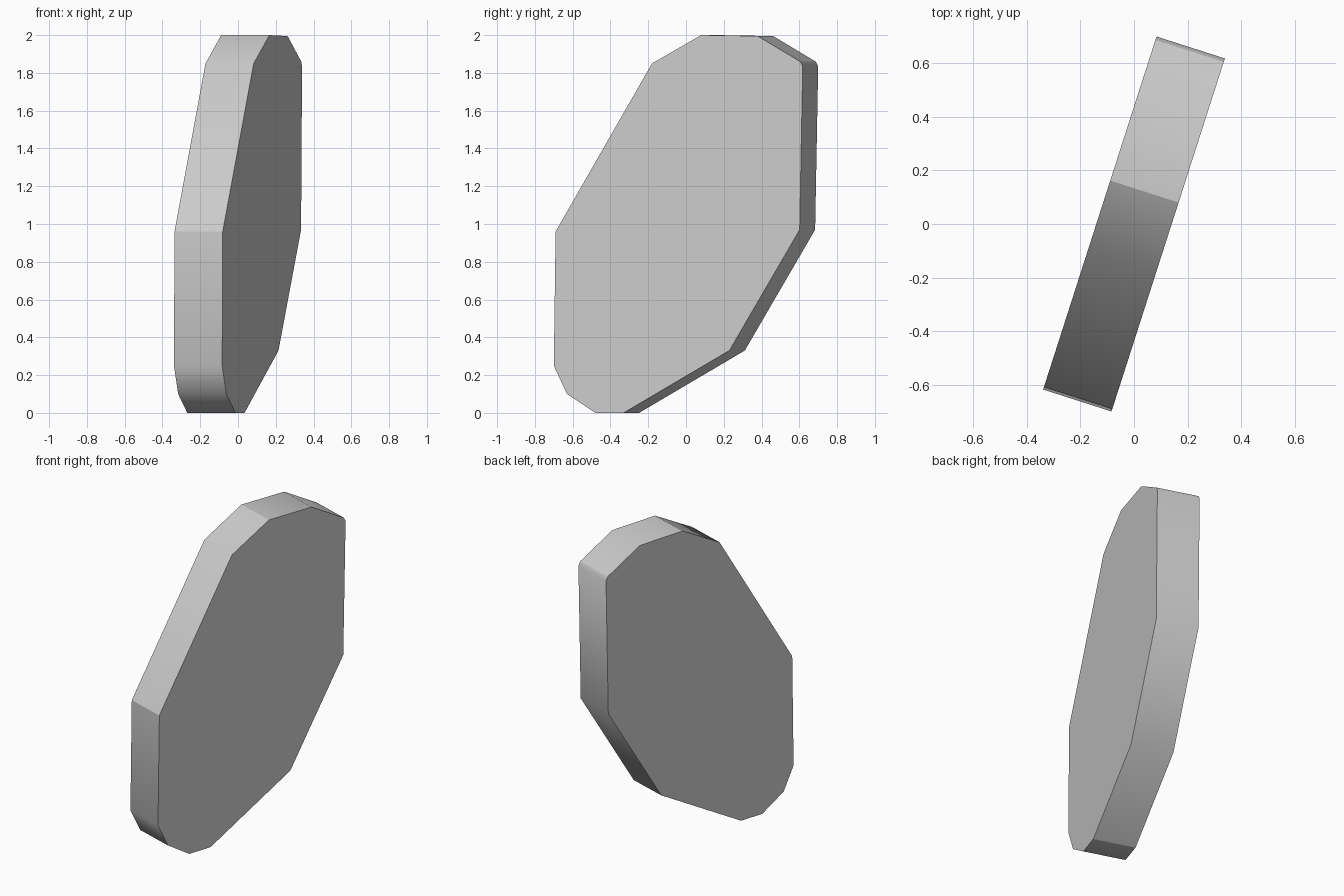
import bpy, bmesh, math

old = bpy.data.objects.get("Cube")
if old:
    bpy.data.objects.remove(old, do_unlink=True)

# Plain grey material
grey = bpy.data.materials.new("light_grey")
grey.use_nodes = True
colour = (0.6, 0.6, 0.6, 1)
grey.diffuse_color = colour
grey.node_tree.nodes["Principled BSDF"].inputs["Base Color"].default_value = colour

# Slab outline: (along length, height, crisp rim corner)
OUTLINE = [
    (-0.692, 0.25, False), (-0.682, 0.96, True), (-0.146, 1.85, False),
    (0.127, 2.0, True), (0.442, 1.995, False), (0.678, 1.86, True),
    (0.692, 1.835, False), (0.675, 0.97, False), (0.284, 0.33, False),
    (-0.304, 0, True), (-0.461, 0, False), (-0.619, 0.10, False),
]
HALF_THICKNESS = 0.134
TURN = math.radians(-17.8)

# Extruded slab, with flat sides and a softly shaded rim
bm = bmesh.new()
sides = [[bm.verts.new((x, u, z)) for u, z, _ in OUTLINE]
         for x in (-HALF_THICKNESS, HALF_THICKNESS)]
left_cap = bm.faces.new(sides[0])
right_cap = bm.faces.new(sides[1])
for i in range(len(OUTLINE)):
    j = (i + 1) % len(OUTLINE)
    rim = bm.faces.new((sides[0][i], sides[0][j], sides[1][j], sides[1][i]))
    rim.smooth = True
for cap in (left_cap, right_cap):
    for edge in cap.edges:
        edge.smooth = False
for a, b, (_, _, crisp) in zip(*sides, OUTLINE):
    bm.edges.get((a, b)).smooth = not crisp
bmesh.ops.recalc_face_normals(bm, faces=bm.faces)

mesh = bpy.data.meshes.new("slab")
bm.to_mesh(mesh)
bm.free()
mesh.materials.append(grey)
slab = bpy.data.objects.new("slab", mesh)
slab.rotation_euler.z = TURN
bpy.context.collection.objects.link(slab)
